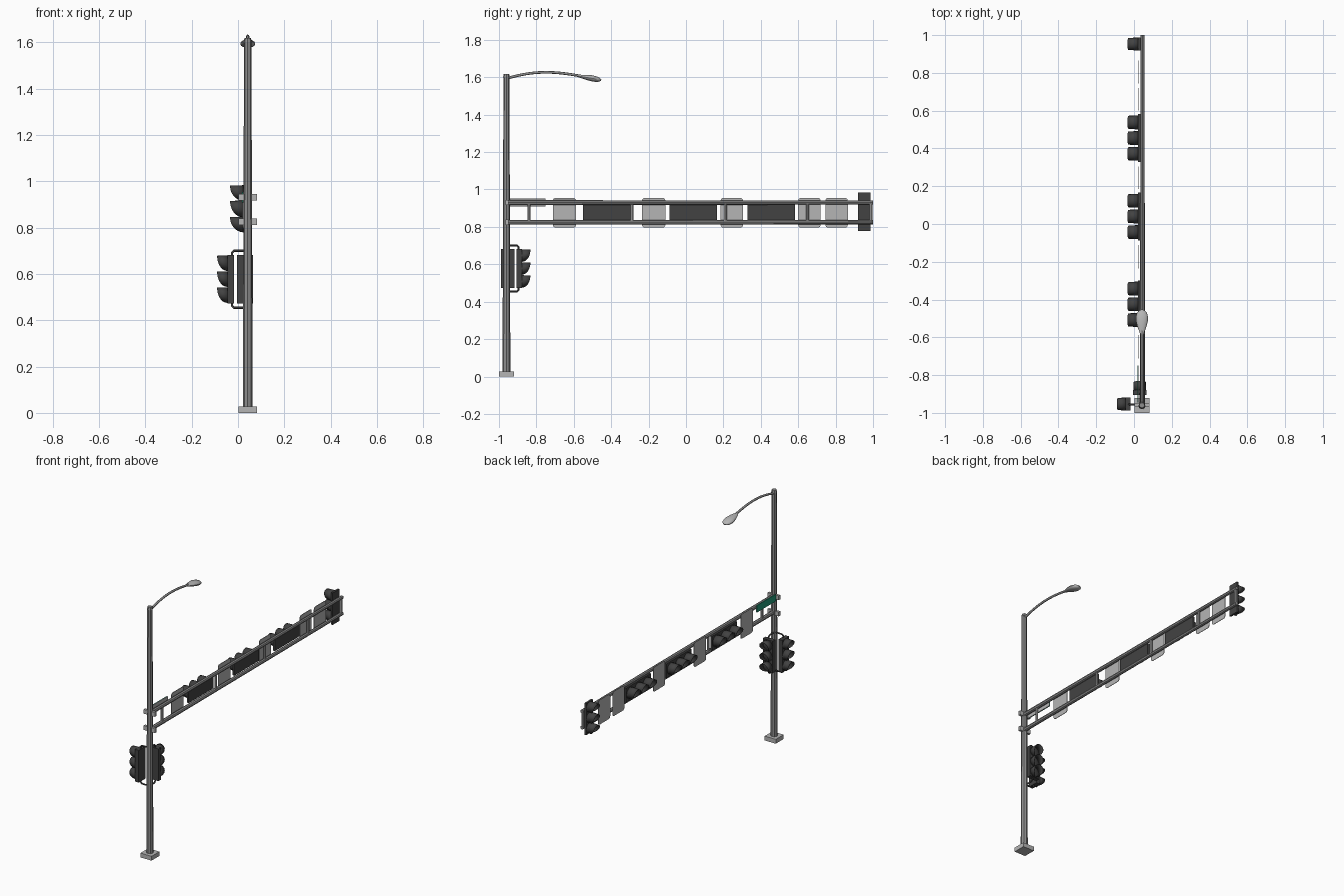
import bpy, bmesh, math
from mathutils import Vector, Matrix

if "Cube" in bpy.data.objects:
    bpy.data.objects.remove(bpy.data.objects["Cube"])

def mat(name, c):
    m = bpy.data.materials.new(name)
    m.diffuse_color = (*c, 1)
    m.use_nodes = True
    m.node_tree.nodes["Principled BSDF"].inputs["Base Color"].default_value = m.diffuse_color
    return m

STEEL = mat("steel grey", (0.27, 0.27, 0.27))
LIGHT = mat("light grey", (0.46, 0.46, 0.46))
DARK = mat("signal black", (0.055, 0.055, 0.055))
GREEN = mat("sign green", (0.015, 0.32, 0.19))

def finish(name, bm, mats, smooth=False):
    me = bpy.data.meshes.new(name)
    bm.normal_update()
    bm.to_mesh(me)
    bm.free()
    ob = bpy.data.objects.new(name, me)
    bpy.context.collection.objects.link(ob)
    for m in mats:
        me.materials.append(m)
    if smooth:
        bpy.ops.object.select_all(action='DESELECT')
        bpy.context.view_layer.objects.active = ob
        ob.select_set(True)
        bpy.ops.object.shade_smooth_by_angle(angle=math.radians(40))
    return ob

def box(name, lo, hi, m):
    bm = bmesh.new()
    lo, hi = Vector(lo), Vector(hi)
    bmesh.ops.create_cube(bm, size=1, matrix=Matrix.Translation((lo + hi) / 2)
                          @ Matrix.Diagonal((*(hi - lo), 1)))
    return finish(name, bm, [m])

def rod(name, a, b, r1, r2, m, seg=8):
    # flat-sided tapered tube
    a, b = Vector(a), Vector(b)
    bm = bmesh.new()
    q = (b - a).to_track_quat('Z', 'Y').to_matrix().to_4x4()
    bmesh.ops.create_cone(bm, cap_ends=True, segments=seg, radius1=r1, radius2=r2,
                          depth=(b - a).length, matrix=Matrix.Translation((a + b) / 2) @ q)
    return finish(name, bm, [m])

def pipe(name, pts, r, m, kind='POLY'):
    cu = bpy.data.curves.new(name, 'CURVE')
    cu.dimensions = '3D'
    cu.bevel_depth, cu.bevel_resolution, cu.use_fill_caps = r, 2, True
    sp = cu.splines.new(kind)
    sp.points.add(len(pts) - 1)
    for p, c in zip(sp.points, pts):
        p.co = (*c, 1)
    if kind == 'NURBS':
        sp.order_u, sp.use_endpoint_u, sp.resolution_u = 4, True, 6
    cu.materials.append(m)
    ob = bpy.data.objects.new(name, cu)
    bpy.context.collection.objects.link(ob)

def sign(name, y0, y1, z0, z1, m, x0=0.02, x1=0.023, rad=0.015):
    # plate with rounded corners
    bm = bmesh.new()
    vs = []
    for cy, cz, a0 in ((y1 - rad, z1 - rad, 0), (y0 + rad, z1 - rad, 90),
                       (y0 + rad, z0 + rad, 180), (y1 - rad, z0 + rad, 270)):
        for k in range(5):
            a = math.radians(a0 + k * 22.5)
            vs.append(bm.verts.new((x1, cy + rad * math.cos(a), cz + rad * math.sin(a))))
    f = bm.faces.new(vs)
    ext = bmesh.ops.extrude_face_region(bm, geom=[f])
    bmesh.ops.translate(bm, vec=(x0 - x1, 0, 0),
                        verts=[g for g in ext['geom'] if isinstance(g, bmesh.types.BMVert)])
    bmesh.ops.recalc_face_normals(bm, faces=bm.faces)
    finish(name, bm, [m])

def signal(name, back, facing, stack, pitch, half_w, half_l, r, depth, length):
    """Three-lamp head: back = middle of rear face, stack = direction of the lamp row."""
    back, f, s = Vector(back), Vector(facing), Vector(stack)
    up = Vector((0, 0, 1))
    side = up.cross(f)
    w = s.cross(f)
    ext = Vector([abs(c) for c in s]) * half_l + Vector([abs(c) for c in w]) * half_w
    corners = [back - ext, back + ext + f * depth, back + ext, back - ext + f * depth]
    lo = [min(c[i] for c in corners) for i in range(3)]
    hi = [max(c[i] for c in corners) for i in range(3)]
    box(name + "_housing", lo, hi, DARK)
    bm, lens = bmesh.new(), bmesh.new()
    n = 20
    for k in (-1, 0, 1):
        c = back + s * pitch * k + f * depth
        a, b = [], []
        for i in range(n):
            t = 2 * math.pi * i / n
            d = side * math.cos(t) + up * math.sin(t)
            drop = (1 - math.sin(t)) / 2          # 0 at the top, 1 at the bottom
            L = 0.002 + length * math.sqrt(max(0, 1 - drop ** 2))
            a.append(bm.verts.new(c + d * r - f * 0.002))
            b.append(bm.verts.new(c + d * r * 0.95 + f * L))
        for i in range(n):
            j = (i + 1) % n
            bm.faces.new((a[i], a[j], b[j], b[i]))
        # domed lens
        q = f.to_track_quat('Z', 'Y').to_matrix().to_4x4()
        bmesh.ops.create_cone(lens, cap_ends=True, segments=n, radius1=r * 0.93,
                              radius2=r * 0.6, depth=0.006,
                              matrix=Matrix.Translation(c + f * 0.002) @ q)
    ob = finish(name + "_visors", bm, [DARK], True)
    md = ob.modifiers.new("thickness", 'SOLIDIFY')
    md.thickness, md.offset = 0.002, 0
    finish(name + "_lenses", lens, [DARK], True)

PX, PY = 0.042, -0.96

# base, pole, cap
box("base_plate", (0.002, -1, 0), (0.082, -0.92, 0.028), LIGHT)
rod("pole", (PX, PY, 0.028), (PX, PY, 1.61), 0.021, 0.016, STEEL)
rod("pole_cap", (PX, PY, 1.6), (PX, PY, 1.618), 0.018, 0.014, STEEL)

# lamp arm and teardrop lamp head
pipe("lamp_arm", [(PX, PY, 1.593), (PX, -0.87, 1.62), (PX, -0.74, 1.633),
                  (PX, -0.64, 1.62), (PX, -0.56, 1.606)], 0.007, STEEL, 'NURBS')
bm = bmesh.new()
prof = [(-0.59, 0.007), (-0.57, 0.014), (-0.54, 0.025), (-0.51, 0.032),
        (-0.49, 0.032), (-0.47, 0.026), (-0.458, 0.015), (-0.453, 0.003)]
rings = []
for y, r in prof:
    zc = 1.609 - 0.17 * (y + 0.59)
    rings.append([bm.verts.new((PX + r * math.cos(t), y, zc + 0.5 * r * math.sin(t)))
                  for t in [2 * math.pi * i / 16 for i in range(16)]])
for A, B in zip(rings, rings[1:]):
    for i in range(16):
        bm.faces.new((A[i], A[(i + 1) % 16], B[(i + 1) % 16], B[i]))
bm.faces.new(rings[0])
bm.faces.new(rings[-1])
bmesh.ops.recalc_face_normals(bm, faces=bm.faces)
finish("lamp_head", bm, [LIGHT], True)

# twin mast arms with clamps through the pole
for nm, z in (("upper", 0.93), ("lower", 0.825)):
    rod(nm + "_mast_arm", (0.045, -0.95, z), (0.045, 1.0, z), 0.013, 0.011, STEEL)
    box(nm + "_clamp", (0.002, -0.966, z - 0.014), (0.082, -0.95, z + 0.014), LIGHT)

# struts between the arms
for k, y in enumerate((-0.84, -0.29, 0.21, 0.65, 0.988)):
    rod(f"arm_strut_{k}", (0.045, y, 0.825), (0.045, y, 0.93), 0.008, 0.008, LIGHT, 8)

# grey sign plates and the green street sign
for k, (a, b) in enumerate(((-0.712, -0.588), (-0.235, -0.11), (0.185, 0.305),
                            (0.60, 0.72), (0.745, 0.865))):
    sign(f"sign_plate_{k}", a, b, 0.796, 0.955, LIGHT)
sign("street_sign_back", -0.945, -0.75, 0.908, 0.953, LIGHT, 0.022, 0.025, 0.004)
sign("street_sign_front", -0.945, -0.75, 0.908, 0.953, GREEN, 0.018, 0.022, 0.004)

# horizontal signals and the upright end signal on the arms
for k, y in enumerate((-0.425, 0.04, 0.455)):
    signal(f"arm_signal_{k}", (0.034, y, 0.88), (-1, 0, 0), (0, 1, 0),
           0.083, 0.046, 0.127, 0.036, 0.012, 0.054)
signal("end_signal", (0.034, 0.953, 0.881), (-1, 0, 0), (0, 0, 1),
       0.068, 0.034, 0.103, 0.033, 0.012, 0.054)

# two signals on the pole with their bracket pipes
signal("pole_signal_left", (-0.018, -0.953, 0.577), (-1, 0, 0), (0, 0, 1),
       0.069, 0.035, 0.104, 0.033, 0.028, 0.042)
signal("pole_signal_back", (0.03, -0.906, 0.577), (0, 1, 0), (0, 0, 1),
       0.069, 0.035, 0.104, 0.033, 0.028, 0.044)
for nm, z, zi in (("top", 0.70, 0.67), ("bottom", 0.454, 0.485)):
    s = 0.008 if zi > z else -0.008
    pipe(f"left_bracket_{nm}", [(PX, -0.955, z), (-0.018, -0.955, z),
                                (-0.026, -0.955, z + s), (-0.026, -0.955, zi)], 0.005, DARK)
    pipe(f"back_bracket_{nm}", [(0.035, PY, z), (0.035, -0.904, z),
                                (0.035, -0.896, z + s), (0.035, -0.896, zi)], 0.005, DARK)
